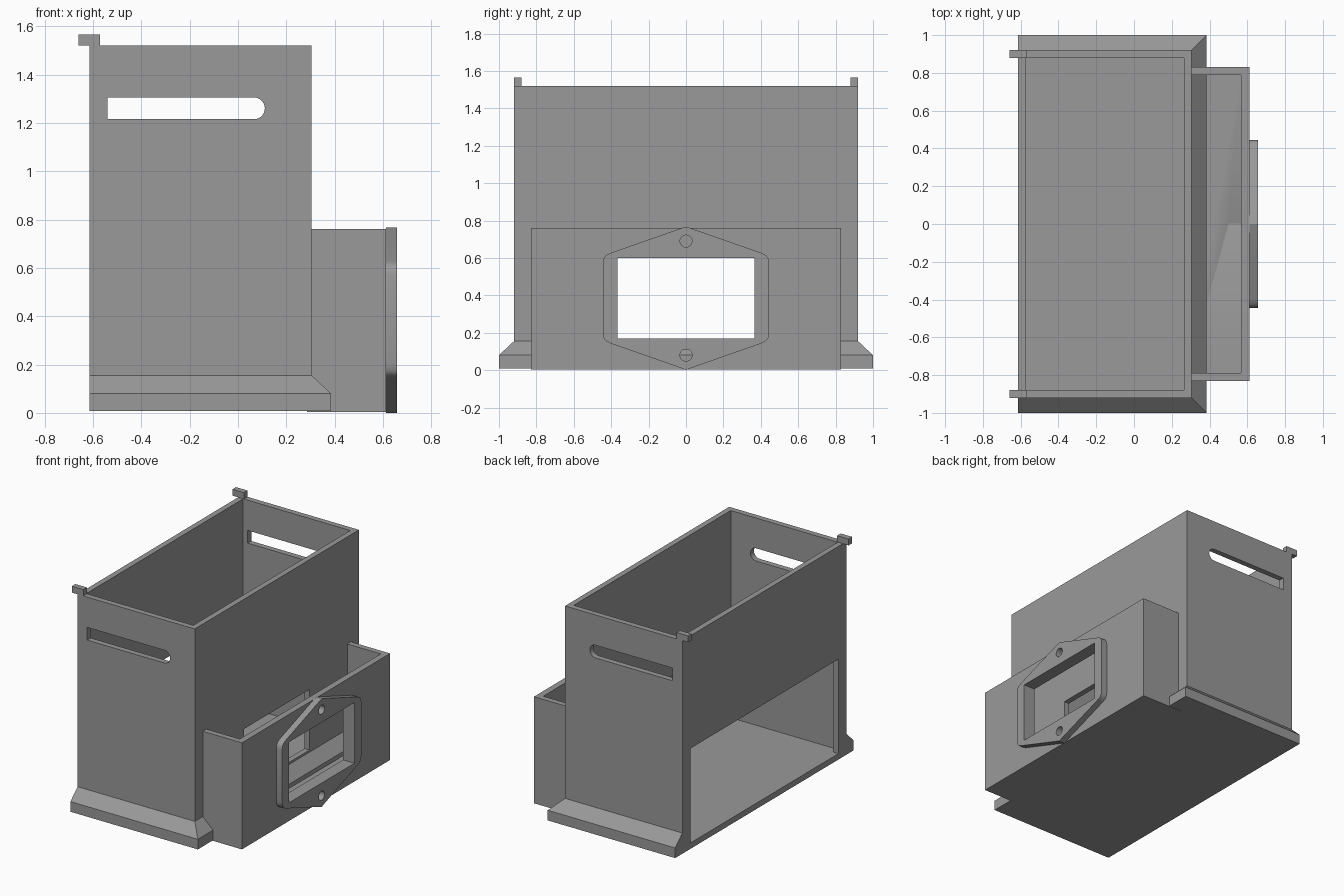
import bpy, bmesh, math

if "Cube" in bpy.data.objects:
    bpy.data.objects.remove(bpy.data.objects["Cube"])

grey = bpy.data.materials.new("plain grey")
grey.diffuse_color = (0.32, 0.32, 0.32, 1)
grey.use_nodes = True
grey.node_tree.nodes["Principled BSDF"].inputs["Base Color"].default_value = grey.diffuse_color


def finish(name, bm):
    bmesh.ops.recalc_face_normals(bm, faces=bm.faces)
    me = bpy.data.meshes.new(name)
    bm.to_mesh(me)
    bm.free()
    me.materials.append(grey)
    ob = bpy.data.objects.new(name, me)
    bpy.context.collection.objects.link(ob)
    return ob


def box(name, x, y, z):
    bm = bmesh.new()
    bmesh.ops.create_cube(bm, size=1)
    for v in bm.verts:
        v.co = [(r[0] + r[1]) / 2 + c * (r[1] - r[0]) for r, c in zip((x, y, z), v.co)]
    return finish(name, bm)


def prism(name, points, start, end, place):
    """Extrude a 2D outline; place(u, v, depth) gives the 3D position."""
    bm = bmesh.new()
    face = bm.faces.new([bm.verts.new(place(u, v, start)) for u, v in points])
    side = bmesh.ops.extrude_face_region(bm, geom=[face])
    top = [g for g in side["geom"] if isinstance(g, bmesh.types.BMVert)]
    shift = [b - a for a, b in zip(place(0, 0, start), place(0, 0, end))]
    bmesh.ops.translate(bm, vec=shift, verts=top)
    return finish(name, bm)


def along_x(u, v, d):
    return (d, u, v)


def along_y(u, v, d):
    return (u, d, v)


def circle(u, v, r, a0=0, a1=360, n=24):
    return [(u + r * math.cos(math.radians(a0 + (a1 - a0) * i / n)),
             v + r * math.sin(math.radians(a0 + (a1 - a0) * i / n))) for i in range(n + 1 if a1 - a0 < 360 else n)]


def cut(ob, cutters):
    bpy.context.view_layer.objects.active = ob
    for c in cutters:
        c.hide_render = True
        m = ob.modifiers.new("cut", 'BOOLEAN')
        m.operation, m.solver, m.object = 'DIFFERENCE', 'EXACT', c
        bpy.ops.object.modifier_apply(modifier=m.name)


# Cutters
cavity = box("cavity_cutter", (-.575, .265), (-.88, .88), (.05, 2))
rear_opening = box("rear_opening_cutter", (-.8, -.4), (-.83, .83), (.05, .72))
window = box("window_cutter", (.2, .8), (-.367, .367), (.17, .6))
slot = prism("slot_cutter", [(-.54, 1.305), (-.54, 1.215)] + circle(.066, 1.26, .045, -90, 90, 16),
             -1.2, 1.2, along_y)
holes = [prism("hole_cutter", circle(0, z, .032), .5, .8, along_x) for z in (.08, .69)]
bay_cavity = box("bay_cavity_cutter", (.2, .567), (-.79, .79), (.05, 1))
skirt_core = box("skirt_core_cutter", (-1, .305), (-.92, .92), (-.2, .5))

# Tall open-topped body with end slots, low rear opening and window
body = box("body", (-.615, .305), (-.92, .92), (.008, 1.52))
cut(body, [cavity, rear_opening, window, slot])

# Sloped skirt around three sides of the base
skirt = box("skirt", (-.615, .385), (-1, 1), (.008, .08))
bm = bmesh.new()
bm.from_mesh(skirt.data)
top = [f for f in bm.faces if f.normal.z > .9]
new = bmesh.ops.extrude_face_region(bm, geom=top)
for v in new["geom"]:
    if isinstance(v, bmesh.types.BMVert):
        v.co = (min(v.co.x, .305), math.copysign(.92, v.co.y), .155)
bmesh.ops.delete(bm, geom=top, context='FACES_ONLY')
bmesh.ops.recalc_face_normals(bm, faces=bm.faces)
bm.to_mesh(skirt.data)
bm.free()
cut(skirt, [skirt_core])

# Lower open-topped bay on the right side
bay = box("side_bay", (.285, .612), (-.83, .83), (.004, .76))
cut(bay, [bay_cavity, window] + holes)

# Six-sided mounting flange with softened shoulders
quarter = [(.445, .57), (.44, .597), (.427, .615), (.40, .628), (.02, .761)]
right = [(u, .77 - v) for u, v in reversed(quarter)] + quarter
outline = [(0, 0)] + right + [(0, .767)] + [(-u, v) for u, v in reversed(right)]
flange = prism("mounting_flange", outline, .612, .657, along_x)
cut(flange, [window] + holes)

# Small tabs on the top rear corners
for s in (-1, 1):
    box("corner_tab", (-.66, -.57), sorted((s * .88, s * .92)), (1.52, 1.565))

# Cutters are no longer needed
for c in [cavity, rear_opening, window, slot, bay_cavity, skirt_core] + holes:
    bpy.data.objects.remove(c)

# Smooth only the rounded cuts and shoulders
for ob in bpy.context.collection.objects:
    ob.select_set(True)
bpy.context.view_layer.objects.active = body
bpy.ops.object.shade_smooth_by_angle(angle=math.radians(30))
